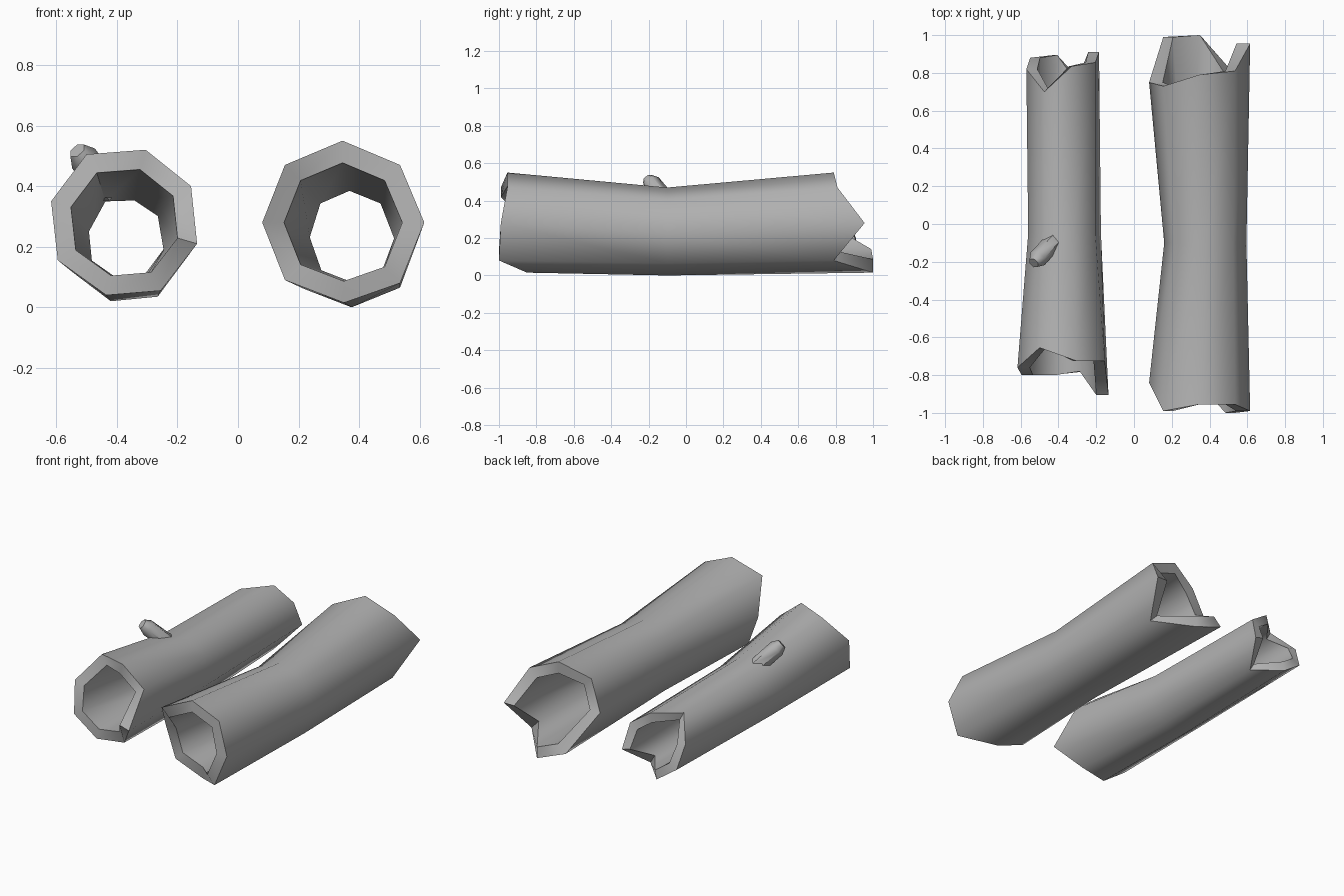
import bpy, bmesh, math
from mathutils import Vector

if "Cube" in bpy.data.objects:
    bpy.data.objects.remove(bpy.data.objects["Cube"])

bark = bpy.data.materials.new("bark")
bark.diffuse_color = (.44, .44, .44, 1)
bark.use_nodes = True
bark.node_tree.nodes["Principled BSDF"].inputs["Base Color"].default_value = bark.diffuse_color


def finish(name, bm):
    bmesh.ops.recalc_face_normals(bm, faces=bm.faces)
    me = bpy.data.meshes.new(name)
    bm.to_mesh(me)
    bm.free()
    me.materials.append(bark)
    ob = bpy.data.objects.new(name, me)
    bpy.context.collection.objects.link(ob)
    bpy.ops.object.select_all(action='DESELECT')
    ob.select_set(True)
    bpy.context.view_layer.objects.active = ob
    bpy.ops.object.shade_smooth_by_angle(angle=math.radians(58))
    return ob


def hollow_log(name, sections):
    """Each section: (xz outline, y per corner, bore scale)."""
    bm = bmesh.new()
    outer, inner = [], []
    for xz, ys, bore in sections:
        cx = sum(p[0] for p in xz) / 8
        cz = sum(p[1] for p in xz) / 8
        outer.append([bm.verts.new((x, y, z)) for (x, z), y in zip(xz, ys)])
        inner.append([bm.verts.new((cx + (x - cx) * bore, y, cz + (z - cz) * bore))
                      for (x, z), y in zip(xz, ys)])
    # closed path: outside front to back, then bore back to front
    loop = outer + inner[::-1]
    for k in range(len(loop)):
        a, b = loop[k], loop[(k + 1) % len(loop)]
        for i in range(8):
            j = (i + 1) % 8
            bm.faces.new((a[i], a[j], b[j], b[i]))
    return finish(name, bm)


# Large log: corners start at the left and run over the top
end_l = [(.08, .28), (.155, .47), (.345, .55), (.535, .47),
         (.615, .28), (.535, .08), (.35, .015), (.155, .09)]
mid_l = [(.16, .23), (.215, .405), (.365, .47), (.525, .405),
         (.595, .225), (.535, .065), (.375, 0), (.22, .06)]
hollow_log("large_log", [
    (end_l, [-.84, -.99, -.955, -.955, -.99, -1, -.85, -.85], .73),
    (mid_l, [-.1] * 8, .64),
    (end_l, [.75, .73, .79, .81, .955, .79, 1, .99], .73)])

# Small log
front_s = [(-.617, .35), (-.50, .505), (-.305, .52), (-.155, .40),
           (-.135, .21), (-.255, .055), (-.435, .04), (-.595, .155)]
mid_s = [(-.56, .265), (-.475, .42), (-.325, .425), (-.205, .345),
         (-.175, .17), (-.265, .035), (-.42, .02), (-.545, .115)]
back_s = [(-.57, .28), (-.475, .41), (-.33, .42), (-.205, .335),
          (-.185, .18), (-.275, .06), (-.42, .045), (-.55, .135)]
hollow_log("small_log", [
    (front_s, [-.76, -.655, -.725, -.725, -.905, -.78, -.80, -.80], .73),
    (mid_s, [-.05] * 8, .64),
    (back_s, [.82, .70, .835, .855, .91, .75, .895, .88], .70)])

# Twig stub on the small log
bm = bmesh.new()
base, tip = Vector((-.425, -.09, .385)), Vector((-.525, -.2, .51))
rot = (tip - base).to_track_quat('Z', 'Y')
rings = []
for t, r in ((0, .048), (.85, .05), (1.06, .03)):
    c = base.lerp(tip, t)
    rings.append([bm.verts.new(c + rot @ Vector((r * math.cos(a), r * math.sin(a), 0)))
                  for a in (math.tau * i / 6 for i in range(6))])
for a, b in zip(rings, rings[1:]):
    for i in range(6):
        j = (i + 1) % 6
        bm.faces.new((a[i], a[j], b[j], b[i]))
bm.faces.new(rings[0])
bm.faces.new(rings[-1])
finish("twig_stub", bm)
